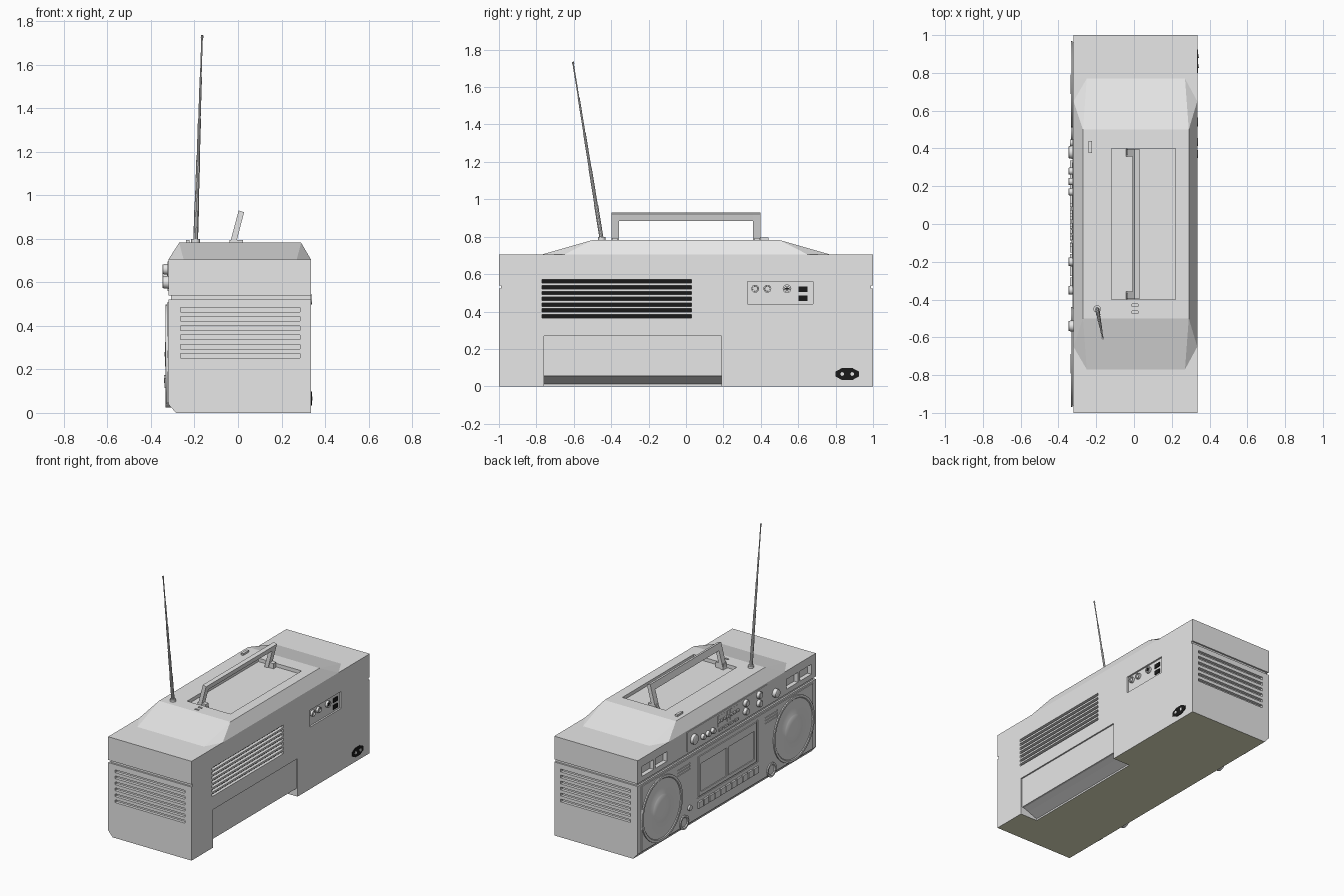
import bpy, bmesh, math
from mathutils import Vector, Matrix

cube = bpy.data.objects.get("Cube")
if cube:
    bpy.data.objects.remove(cube, do_unlink=True)


def material(name, rgb):
    m = bpy.data.materials.new(name)
    m.use_nodes = True
    m.diffuse_color = (*rgb, 1)
    m.node_tree.nodes["Principled BSDF"].inputs["Base Color"].default_value = (*rgb, 1)
    return m


GREY = material("body grey", (0.8, 0.8, 0.8))
BLACK = material("black", (0.01, 0.01, 0.01))
OLIVE = material("underside olive", (0.78, 0.78, 0.56))


def finish(name, bm, mat=GREY, smooth=False):
    bmesh.ops.recalc_face_normals(bm, faces=bm.faces)
    mesh = bpy.data.meshes.new(name)
    bm.to_mesh(mesh)
    bm.free()
    mesh.materials.append(mat)
    ob = bpy.data.objects.new(name, mesh)
    bpy.context.collection.objects.link(ob)
    if smooth:
        activate(ob)
        bpy.ops.object.shade_smooth_by_angle(angle=math.radians(35))
    return ob


def activate(ob):
    bpy.ops.object.select_all(action="DESELECT")
    ob.select_set(True)
    bpy.context.view_layer.objects.active = ob


def boxes(name, ranges, mat=GREY):
    """Boxes given as ((x0, x1), (y0, y1), (z0, z1))."""
    bm = bmesh.new()
    for r in ranges:
        mid = Vector([(a + b) / 2 for a, b in r])
        size = [abs(b - a) for a, b in r]
        bmesh.ops.create_cube(bm, size=1, matrix=Matrix.Translation(mid) @ Matrix.Diagonal((*size, 1)))
    return finish(name, bm, mat)


def prism(name, profile, y0, y1):
    """Extrude an (x, z) profile along y."""
    bm = bmesh.new()
    face = bm.faces.new([bm.verts.new((x, y0, z)) for x, z in profile])
    new = bmesh.ops.extrude_face_region(bm, geom=[face])["geom"]
    bmesh.ops.translate(bm, vec=(0, y1 - y0, 0), verts=[v for v in new if isinstance(v, bmesh.types.BMVert)])
    return finish(name, bm)


def lathe(name, profile, origin, axis=(-1, 0, 0), sides=24, mat=GREY):
    """Turn a (radius, height) profile about an axis."""
    bm = bmesh.new()
    verts = [bm.verts.new((r, 0, h)) for r, h in profile]
    edges = [bm.edges.new(pair) for pair in zip(verts, verts[1:])]
    bmesh.ops.spin(bm, geom=verts + edges, axis=(0, 0, 1), cent=(0, 0, 0),
                   angle=math.tau, steps=sides)
    bmesh.ops.remove_doubles(bm, verts=bm.verts, dist=1e-5)
    turn = Vector(axis).to_track_quat("Z", "Y").to_matrix().to_4x4()
    bm.transform(Matrix.Translation(origin) @ turn)
    return finish(name, bm, mat, smooth=True)


def cut(ob, cutter):
    activate(ob)
    mod = ob.modifiers.new("cut", "BOOLEAN")
    mod.operation, mod.solver, mod.object = "DIFFERENCE", "EXACT", cutter
    bpy.ops.object.modifier_apply(modifier=mod.name)
    bpy.data.objects.remove(cutter, do_unlink=True)


FRONT, BACK = -0.32, 0.335

# Main case with chamfered lower front edge
case = prism("case", [(-0.285, 0), (BACK, 0), (BACK, 0.705), (FRONT, 0.705), (FRONT, 0.04)], -1, 1)

# Seam groove around the ends and front
cut(case, boxes("seam", [((-0.4, 0.4), (s * 0.988, s * 1.1), (0.522, 0.54)) for s in (-1, 1)]))
cut(case, boxes("front_seam", [((-0.4, FRONT + 0.012), (-1.1, 1.1), (0.522, 0.54))]))

# Louvres at both ends and on the back
end_z = [0.262 + 0.0425 * i for i in range(6)]
cut(case, boxes("end_slots", [((-0.265, 0.285), (s * 0.98, s * 1.1), (z - 0.01, z + 0.01))
                              for s in (-1, 1) for z in end_z]))
vent_z = [0.375 + 0.031 * i for i in range(7)]
cut(case, boxes("back_slots", [((0.31, 0.4), (-0.77, 0.03), (z - 0.009, z + 0.009)) for z in vent_z]))
boxes("back_vent_slots", [((0.309, 0.314), (-0.77, 0.03), (z - 0.009, z + 0.009)) for z in vent_z], BLACK)

# Battery lid with a sloping finger grip, socket recess and mains inlet recess
cut(case, boxes("lid_recess", [((BACK - 0.01, 0.4), (-0.76, 0.19), (-0.1, 0.27))]))
cut(case, prism("grip", [(0.4, -0.1), (0.4, 0.055), (0.31, 0.055), (0.27, 0.04), (0.2, 0.012), (0.2, -0.1)],
                -0.76, 0.19))
cut(case, boxes("socket_recess", [((BACK - 0.012, 0.4), (0.33, 0.68), (0.44, 0.56))]))

# Level meter windows on the upper front
meters = [(s * c - 0.065, s * c + 0.065) for s in (-1, 1) for c in (0.735, 0.885)]
cut(case, boxes("meters", [((-0.4, FRONT + 0.03), m, (0.575, 0.645)) for m in meters]))

# Underside colour
case.data.materials.append(OLIVE)
for p in case.data.polygons:
    if p.normal.z < -0.95 and p.center.z < 0.002:
        p.material_index = 1

# Raised top with sloping sides
bm = bmesh.new()
for s in (-1, 1):
    for x, y, z in ((FRONT, 0.65, 0.705), (BACK, 0.65, 0.705), (-0.25, 0.77, 0.705), (0.27, 0.77, 0.705),
                    (-0.27, 0.5, 0.782), (0.29, 0.5, 0.782)):
        bm.verts.new((x, s * y, z))
bmesh.ops.convex_hull(bm, input=bm.verts)
top = finish("raised_top", bm)
cut(top, boxes("handle_well", [((-0.12, 0.22), (-0.4, 0.4), (0.757, 0.9))]))
cut(top, boxes("top_slots", [((-0.01, 0.02), (y - 0.007, y + 0.007), (0.77, 0.9)) for y in (-0.43, -0.467)]))
boxes("top_button", [((-0.24, -0.222), (0.375, 0.44), (0.775, 0.795))])

# Leaning carrying handle
lean = [(-0.043, 0.757), (-0.015, 0.757), (0.028, 0.922), (0.003, 0.93)]
for side, s in (("left", 1), ("right", -1)):
    prism("handle_leg_" + side, lean, s * 0.358, s * 0.398)
    boxes("handle_pivot_" + side, [((-0.04, 0.022), (s * 0.365, s * 0.395), (0.757, 0.794))])
prism("handle_grip", [(-0.009, 0.885), (0.018, 0.885), (0.028, 0.922), (0.003, 0.93)], -0.398, 0.398)

# Telescopic aerial
base, tip = Vector((-0.195, -0.45, 0.78)), Vector((-0.165, -0.605, 1.735))
length = (tip - base).length
rod = [(0, 0)]
for i in range(5):
    r = 0.011 - 0.0018 * i
    rod += [(r, length * i / 5), (r, length * (i + 1) / 5)]
rod += [(0.006, length - 0.012), (0.006, length), (0, length)]
lathe("aerial", rod, base, tip - base, 10)
lathe("aerial_mount", [(0, 0), (0.02, 0), (0.02, 0.02), (0, 0.02)], (-0.195, -0.45, 0.778), (0, 0, 1), 16)

# Lower front panel with a cassette bay
panel = boxes("front_panel", [((FRONT - 0.006, FRONT + 0.01), (-0.96, 0.96), (0.045, 0.508))])
cut(panel, boxes("bay", [((-0.4, FRONT - 0.001), (-0.34, 0.34), (0.185, 0.485))]))
cut(panel, boxes("grilles", [((-0.4, FRONT - 0.001), (s * 0.42, s * 0.56), (z - 0.005, z + 0.005))
                             for s in (-1, 1) for z in (0.43, 0.45, 0.47)]))
door = boxes("cassette_door", [((FRONT - 0.008, FRONT), (-0.325, 0.325), (0.195, 0.475))])
cut(door, boxes("door_windows", [((-0.4, FRONT - 0.002), (s * 0.01, s * 0.3), (0.22, 0.42)) for s in (-1, 1)]))
boxes("cassette_keys", [((FRONT - 0.018, FRONT), (y - 0.026, y + 0.026), (0.115, 0.16))
                        for y in [-0.31 + 0.062 * i for i in range(11)]])

# Speakers and lower ports
for side, s in (("left", 1), ("right", -1)):
    lathe("speaker_" + side, [(0.228, 0), (0.228, 0.009), (0.212, 0.009), (0.207, 0.004), (0.1, 0.002),
                              (0.095, 0.005), (0.05, 0.01), (0, 0.012)], (FRONT - 0.005, s * 0.74, 0.27), sides=48)
    lathe("port_" + side, [(0.05, -0.03), (0.05, 0.012), (0.038, 0.012), (0.032, 0.006), (0, 0.006)],
          (FRONT - 0.002, s * 0.49, 0.075))
lathe("headphone_jack", [(0.018, 0), (0.018, 0.02), (0, 0.02)], (FRONT, 0.43, 0.155), sides=16)

# Upper control panel with knobs and sliders
boxes("control_panel", [((FRONT - 0.005, FRONT), (-0.45, 0.45), (0.56, 0.695))])
knobs = [(0.38, 0.625, 0.036), (-0.54, 0.6, 0.03)]
knobs += [(y, 0.605, 0.02) for y in (0.28, 0.225, 0.17)]
knobs += [(y, z, 0.025) for y in (-0.2, -0.35) for z in (0.66, 0.6)]
for i, (y, z, r) in enumerate(knobs):
    lathe(f"knob_{i + 1}", [(r, 0), (r * 0.9, 0.025), (r * 0.75, 0.028), (0, 0.028)], (FRONT, y, z), sides=20)
slide_y = [0.1 - 0.035 * i for i in range(7)]
boxes("slider_tracks", [((FRONT - 0.007, FRONT), (y - 0.008, y + 0.008), (0.605, 0.68)) for y in slide_y])
boxes("slider_caps", [((FRONT - 0.018, FRONT), (y - 0.01, y + 0.01), (0.635, 0.65)) for y in slide_y])
boxes("band_switches", [((FRONT - 0.012, FRONT), (y - 0.02, y + 0.02), (0.572, 0.588)) for y in (0.08, 0.02, -0.04, -0.1)])

# Rear sockets, screw terminal and switches
for i, (y, r) in enumerate(((0.37, 0.021), (0.435, 0.021), (0.54, 0.023))):
    lathe(f"rear_socket_{i + 1}", [(r, -0.01), (r, 0.012), (r * 0.7, 0.012), (r * 0.65, 0.004), (0, 0.004)],
          (BACK - 0.008, y, 0.522), (1, 0, 0), 16)
boxes("terminal_cross", [((BACK - 0.004, BACK + 0.002), (0.54 - a, 0.54 + a), (0.522 - b, 0.522 + b))
                         for a, b in ((0.012, 0.003), (0.003, 0.012))], BLACK)
boxes("rear_switches", [((BACK - 0.013, BACK - 0.006), (0.602, 0.65), (z - 0.015, z + 0.015))
                        for z in (0.52, 0.472)], BLACK)

# Mains inlet
bm = bmesh.new()
bmesh.ops.create_cone(bm, cap_ends=True, segments=8, radius1=0.068, radius2=0.068, depth=0.008,
                      matrix=Matrix.Translation((BACK, 0.862, 0.066)) @ Matrix.Diagonal((1, 1, 0.52, 1))
                      @ Matrix.Rotation(math.pi / 2, 4, "Y") @ Matrix.Rotation(math.pi / 8, 4, "Z"))
finish("mains_inlet", bm, BLACK)
for i, y in enumerate((0.835, 0.888)):
    lathe(f"mains_pin_{i + 1}", [(0.01, 0), (0.01, 0.008), (0, 0.008)], (BACK, y, 0.066), (1, 0, 0), 12)
